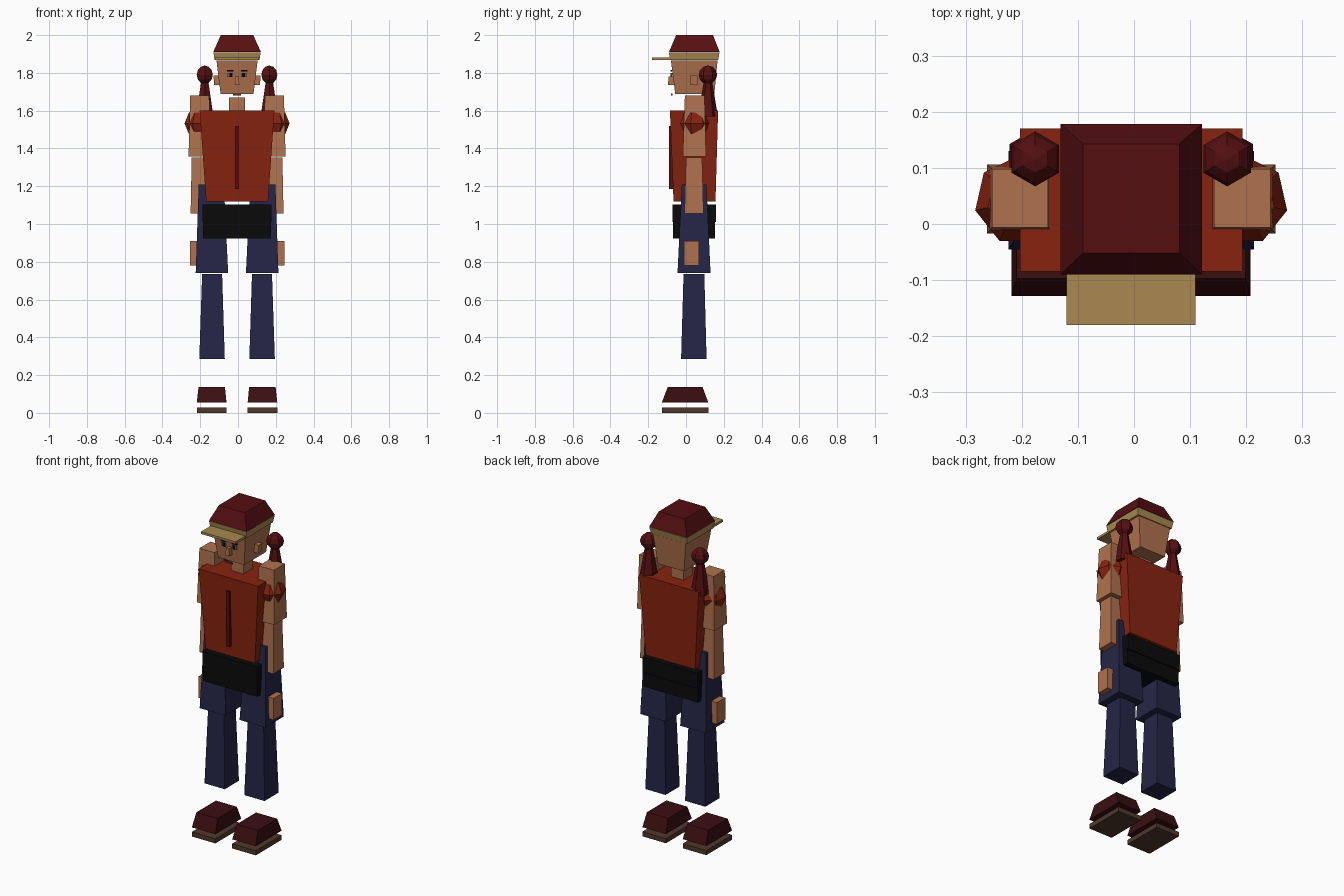
import bpy, bmesh, math
from mathutils import Matrix

if "Cube" in bpy.data.objects:
    bpy.data.objects.remove(bpy.data.objects["Cube"])

CX = -0.005  # the body's mid-line


def mat(name, r, g, b):
    m = bpy.data.materials.new(name)
    m.diffuse_color = (r, g, b, 1)
    m.use_nodes = True
    m.node_tree.nodes["Principled BSDF"].inputs["Base Color"].default_value = m.diffuse_color
    return m


SKIN = mat("skin", .43, .168, .076)
SHIRT = mat("rust red", .242, .017, .0048)
NAVY = mat("navy", .018, .019, .062)
SHOE = mat("dark oxblood", .042, .0044, .0056)
SOLE = mat("brown sole", .08, .04, .024)
MAROON = mat("maroon", .091, .0048, .0056)
TAN = mat("tan", .392, .25, .08)
BLACK = mat("black", .003, .003, .003)
LIP = mat("lip brown", .12, .04, .025)
EYE = mat("eye grey", .15, .15, .12)


def finish(name, bm, m):
    me = bpy.data.meshes.new(name)
    bmesh.ops.recalc_face_normals(bm, faces=bm.faces)
    bm.to_mesh(me)
    bm.free()
    me.materials.append(m)
    ob = bpy.data.objects.new(name, me)
    bpy.context.collection.objects.link(ob)
    return ob


def block(name, m, z0, z1, low, top=None, side=1):
    """Tapered box; low/top are (x0, x1, y0, y1) measured from the mid-line."""
    top = top or low
    bm = bmesh.new()
    rings = []
    for z, (x0, x1, y0, y1) in ((z0, low), (z1, top)):
        rings.append([bm.verts.new((CX + side * x, y, z))
                      for x, y in ((x0, y0), (x1, y0), (x1, y1), (x0, y1))])
    a, b = rings
    bm.faces.new(a)
    bm.faces.new(b)
    for i in range(4):
        j = (i + 1) % 4
        bm.faces.new((a[i], a[j], b[j], b[i]))
    return finish(name, bm, m)


def ball(name, m, loc, r, seg, rings):
    bm = bmesh.new()
    bmesh.ops.create_uvsphere(bm, u_segments=seg, v_segments=rings, radius=r,
                              matrix=Matrix.Translation(loc))
    return finish(name, bm, m)


def sym(w, y0, y1):
    return (-w, w, y0, y1)


# cap
block("cap_crown", MAROON, 1.911, 2.0, sym(.126, -.09, .178), sym(.086, -.052, .143))
block("cap_band", TAN, 1.868, 1.909, sym(.119, -.085, .17), sym(.125, -.09, .178))
block("cap_brim", TAN, 1.868, 1.882, sym(.115, -.18, -.08))

# head and neck
block("head", SKIN, 1.688, 1.866, sym(.087, -.057, .15), sym(.109, -.08, .167))
block("nose", SKIN, 1.735, 1.78, sym(.012, -.096, -.06), sym(.01, -.092, -.06))
block("mouth", LIP, 1.681, 1.691, sym(.022, -.079, -.071))
block("neck", SKIN, 1.57, 1.67, sym(.042, 0, .09))

# torso, zip and belt
block("torso", SHIRT, 1.12, 1.60, sym(.164, -.066, .156), sym(.198, -.085, .17))
block("zip", MAROON, 1.185, 1.52, sym(.011, -.091, -.06))
block("upper_belt", BLACK, 1.01, 1.104, sym(.182, -.072, .16))
block("lower_belt", BLACK, .924, 1.01, sym(.181, -.069, .153))

for s, tag in ((-1, "right"), (1, "left")):
    # face details
    block(tag + "_ear", SKIN, 1.735, 1.785, (.09, .121, .025, .06), (.095, .125, .025, .06), s)
    block(tag + "_eye", EYE, 1.777, 1.80, (.024, .05, -.08, -.072), None, s)
    block(tag + "_pupil", BLACK, 1.777, 1.80, (.026, .041, -.082, -.074), None, s)
    block(tag + "_brow", BLACK, 1.807, 1.815, (.02, .054, -.083, -.075), None, s)

    # hair bunches
    ball(tag + "_hair_bun", MAROON, (CX + s * .171, .116, 1.79), .049, 6, 6)
    bm = bmesh.new()
    bmesh.ops.create_cone(bm, cap_ends=True, segments=6, radius1=.053, radius2=.021,
                          depth=.19, matrix=Matrix.Translation((CX + s * .171, .116, 1.665)))
    finish(tag + "_hair_tail", bm, MAROON)

    # arms
    block(tag + "_upper_arm", SKIN, 1.357, 1.68, (.137, .257, -.017, .106),
          (.148, .248, -.006, .098), s)
    ball(tag + "_shoulder", SHIRT, (CX + s * .2, .042, 1.533), .08, 7, 4)
    block(tag + "_forearm", SKIN, 1.056, 1.352, (.152, .246, -.008, .093),
          (.158, .24, 0, .085), s)
    block(tag + "_hand", SKIN, .78, .91, (.185, .25, -.01, .07), None, s)

    # legs and shoes
    block(tag + "_thigh", NAVY, .74, 1.21, (.047, .219, -.045, .13), (.07, .203, -.022, .108), s)
    block(tag + "_shin", NAVY, .285, .735, (.065, .2, -.026, .109), (.079, .185, -.013, .097), s)
    block(tag + "_shoe", SHOE, .055, .136, (.056, .213, -.128, .118), (.064, .204, -.097, .088), s)
    block(tag + "_sole", SOLE, 0, .028, (.056, .213, -.128, .118), None, s)
